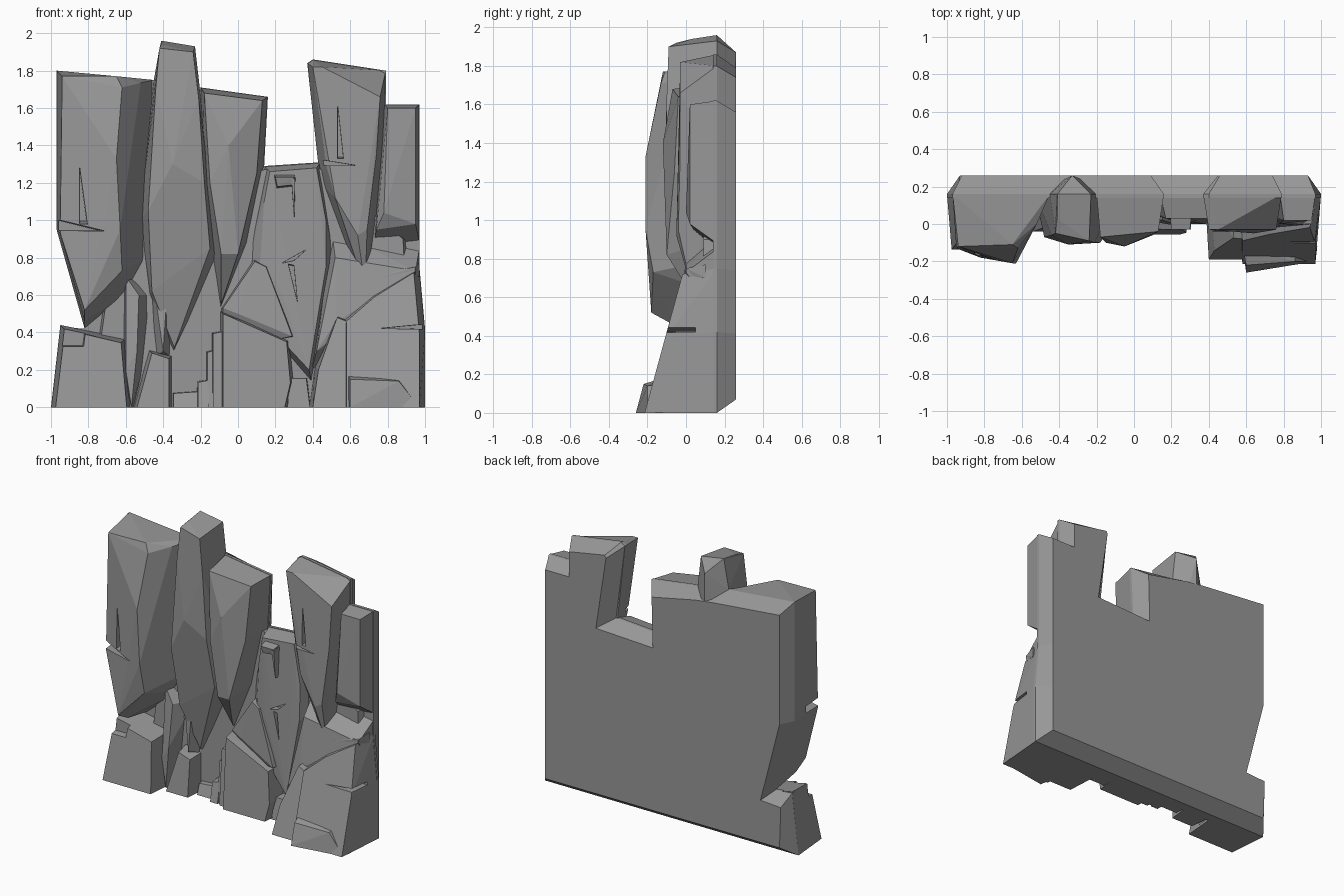
import bpy, bmesh
from math import radians

stone = bpy.data.materials.new("stone")
stone.diffuse_color = (.31, .31, .31, 1)


def finish(name, bm):
    bmesh.ops.recalc_face_normals(bm, faces=bm.faces)
    me = bpy.data.meshes.new(name)
    bm.to_mesh(me)
    bm.free()
    me.materials.append(stone)
    ob = bpy.data.objects.new(name, me)
    bpy.context.collection.objects.link(ob)
    return ob


def rock(name, front, outline, back=0.16):
    """Faceted stone: hull of front corners (x, y, z) and a wall outline (x, z)."""
    bm = bmesh.new()
    for p in list(front) + [(x, back, z) for x, z in outline]:
        bm.verts.new(p)
    r = bmesh.ops.convex_hull(bm, input=bm.verts[:])
    junk = {g for g in r["geom_interior"] + r["geom_unused"] if isinstance(g, bmesh.types.BMVert)}
    bmesh.ops.delete(bm, geom=list(junk), context='VERTS')
    bmesh.ops.dissolve_limit(bm, angle_limit=radians(3), verts=bm.verts[:], edges=bm.edges[:])
    return finish(name, bm)


def block(name, outline, y_low, y_high, inset=0.02, back=0.14):
    """Base stone: leaning front face with chamfered rim."""
    cx = sum(p[0] for p in outline) / len(outline)
    top = max(p[1] for p in outline)
    front = []
    for x, z in outline:
        fx = x + (inset if x < cx else -inset)
        fz = max(0, z - inset)
        front.append((fx, y_low + (y_high - y_low) * fz / top, fz))
    return rock(name, front, outline, back)


def crack(target, name, pts, depth=(-0.3, 0.0)):
    """Wedge-shaped cut through the front of a stone."""
    cx = sum(p[0] for p in pts) / len(pts)
    cz = sum(p[1] for p in pts) / len(pts)
    front = [(x, depth[0], z) for x, z in pts]
    tail = [(cx + (x - cx) * .7, cz + (z - cz) * .7) for x, z in pts]
    cutter = rock(name, front, tail, depth[1])
    cutter.hide_render = True
    cutter.display_type = 'WIRE'
    m = target.modifiers.new(name, 'BOOLEAN')
    m.operation = 'DIFFERENCE'
    m.solver = 'EXACT'
    m.object = cutter


# Backing wall: silhouette (x, z) with its inset rear rim (x, z)
RIM = [(-1, 0, -.92, .07), (-.95, .43, -.93, .36), (-.82, .42, -.77, .37), (-.97, .95, -.92, .95),
       (-.97, 1.8, -.92, 1.73), (-.45, 1.75, -.40, 1.68),
       (-.20, 1.71, -.25, 1.66), (.16, 1.66, .09, 1.59), (.14, 1.29, .08, 1.23), (.44, 1.31, .53, 1.25),
       (.37, 1.84, .45, 1.77), (.40, 1.86, .46, 1.79), (.79, 1.8, .74, 1.74), (.79, 1.62, .74, 1.56),
       (.97, 1.62, .93, 1.56), (.97, .75, .93, .74), (1, .42, .93, .41), (1, 0, .93, .07)]
bm = bmesh.new()
rings = [[bm.verts.new((a, y, b)) for a, b, c, d in RIM] for y in (.14, .16)]
rings.append([bm.verts.new((c, .26, d)) for a, b, c, d in RIM])
bm.faces.new(rings[0])
bm.faces.new(rings[2])
for lo, hi in zip(rings, rings[1:]):
    for i in range(len(RIM)):
        j = (i + 1) % len(RIM)
        bm.faces.new((lo[i], lo[j], hi[j], hi[i]))
finish("backing_wall", bm)

# Recessed rock face filling the gaps between stones
FILL = [(-.80, 0), (-.70, .7), (-.5, 1.2), (.14, 1.27), (.44, 1.28), (.90, .9), (.95, 0)]
rock("recess_face", [(x * .98, .09, z) for x, z in FILL], FILL)

# Tall columns
left = rock("left_column",
            [(-.94, -.12, 1.77), (-.65, -.11, 1.77), (-.52, -.0, 1.735), (-.62, -.13, 1.71), (-.65, -.21, 1.33),
             (-.63, -.21, .95), (-.62, -.17, .73), (-.95, -.13, 1.0), (-.95, -.13, .93),
             (-.82, -.18, .52), (-.82, -.07, .46)],
            [(-.97, 1.8), (-.45, 1.75), (-.48, .8), (-.58, .62), (-.82, .42), (-.97, .95)])
crack(left, "left_ledge_cutter", [(-1.05, 1.03), (-1.05, .94), (-.69, .94)], (-.3, .02))
crack(left, "left_crack_cutter", [(-.85, 1.33), (-.85, .96), (-.80, .96)], (-.3, -.05))

rock("tall_column",
     [(-.41, .03, 1.94), (-.42, -.05, 1.92), (-.24, -.09, 1.90), (-.44, -.06, 1.7), (-.21, -.10, 1.65),
      (-.35, -.11, 1.3), (-.48, -.07, 1.05), (-.18, -.10, 1.2), (-.46, .0, .62),
      (-.15, -.05, .85), (-.34, .06, .32), (-.33, .26, 1.87), (-.33, .26, 1.6)],
     [(-.41, 1.96), (-.23, 1.93), (-.45, 1.75), (-.2, 1.7), (-.53, 1.0), (-.48, .6), (-.1, .8), (-.35, .27)], .16)

rock("middle_column",
     [(-.18, -.07, 1.68), (.13, -.04, 1.64), (-.05, -.12, 1.4), (.1, -.06, 1.25),
      (-.15, -.10, 1.2), (-.09, -.10, .82), (.0, -.10, .82), (-.09, .07, .55)],
     [(-.2, 1.71), (.16, 1.66), (.14, 1.29), (.06, .9), (-.1, .5), (-.2, 1.1)])

right = rock("right_column",
             [(.40, -.03, 1.82), (.45, -.03, 1.82), (.76, -.03, 1.66), (.47, -.02, 1.3), (.74, -.03, 1.35),
              (.52, -.04, 1.12), (.64, -.05, .92), (.69, -.04, .95), (.68, .03, .64)],
             [(.37, 1.84), (.40, 1.86), (.79, 1.8), (.78, 1.3), (.44, 1.2), (.68, .58)])
crack(right, "right_crack_cutter", [(.53, 1.67), (.53, 1.3), (.57, 1.3)], (-.3, .03))
crack(right, "right_ledge_cutter", [(.42, 1.33), (.44, 1.29), (.67, 1.29)], (-.3, .03))

rock("outer_column", [(.80, .02, 1.60), (.95, .02, 1.60), (.78, .0, 1.04), (.95, .02, .98),
                      (.74, .04, .95)],
     [(.78, 1.62), (.97, 1.62), (.97, .88), (.72, .85)])

# Recessed centre stones
centre = rock("centre_slab", [(.17, .03, 1.26), (.42, .03, 1.28), (.14, .04, 1.1), (.47, .03, 1.0),
                              (.2, .02, .7), (.47, .02, .75), (.38, .0, .2), (.1, .05, .5)],
              [(.14, 1.29), (.44, 1.31), (.52, .8), (.4, .1), (.0, .6)])
crack(centre, "centre_ledge_cutter", [(.21, .76), (.39, .86), (.30, .78)], (-.2, .06))
crack(centre, "centre_crack_cutter", [(.26, .79), (.30, .78), (.325, .52)], (-.2, .06))
rock("centre_chip", [(.20, -.03, 1.23), (.30, -.03, 1.23), (.30, -.02, 1.19), (.21, -.02, 1.18)],
     [(.18, 1.27), (.31, 1.27), (.31, 1.17), (.2, 1.15)])
rock("centre_fin", [(.285, -.03, 1.22), (.305, -.03, 1.22), (.30, -.01, 1.02)],
     [(.28, 1.25), (.31, 1.25), (.305, 1.0)])
rock("centre_wedge", [(.09, .03, .78), (.15, .02, .75), (-.08, .05, .53), (.29, -.02, .38), (.0, .03, .5)],
     [(-.1, .53), (.08, .80), (.17, .76), (.31, .37), (-.1, .3)])
rock("right_lower_slab", [(.64, .0, .62), (.95, .0, .73), (.52, .0, .8), (.42, -.04, .3), (.52, -.04, .45)],
     [(.5, .95), (.38, .15), (.68, .75), (.97, .85), (.95, .5)])

# Small spires between the columns
rock("left_spire", [(-.60, .04, .70), (-.53, .02, .6), (-.60, .0, .2), (-.54, -.01, .3), (-.57, .0, .0)],
     [(-.61, .74), (-.45, .60), (-.48, .3), (-.55, 0), (-.62, .2)])
rock("centre_spire", [(-.44, .03, .58), (-.38, .02, .6), (-.40, .01, .3)],
     [(-.48, .61), (-.36, .62), (-.34, .25), (-.46, .25)])

# Base blocks along the foot
base = block("left_base", [(-1, 0), (-.95, .44), (-.60, .37), (-.57, 0)], -.135, -.07, .025, .16)
crack(base, "left_base_notch_cutter", [(-1.02, .30), (-.80, .30), (-.77, .5), (-1.02, .5)], (-.3, -.04))
block("spire_base", [(-.56, 0), (-.48, .31), (-.35, .28), (-.35, 0)], -.04, -.01)
block("middle_base", [(-.10, 0), (-.10, .52), (.28, .37), (.30, .15), (.27, 0)], -.055, -.02)
block("gap_base", [(.26, 0), (.27, .16), (.37, .16), (.39, 0)], .0, .02, .005)
block("lean_base", [(.38, 0), (.41, .22), (.55, .50), (.60, .48), (.60, 0)], -.19, -.07)
low = block("right_base", [(.55, 0), (.55, .49), (.70, .62), (.97, .75), (1, .42), (1, 0)], -.215, -.01, .03, .16)
crack(low, "right_base_crack_cutter", [(.72, .42), (1.03, .45), (1.03, .415)], (-.3, .05))
rock("right_foot", [(.60, -.26, 0), (.60, -.22, .15), (.86, -.20, .14), (.97, -.20, .0)],
     [(.58, .0), (.58, .18), (.86, .15), (.98, .0)], -.12)
rock("right_cap", [(.70, -.01, .68), (.94, -.0, .71), (.95, .0, .75), (.78, .0, .72)],
     [(.68, .66), (.97, .70), (.97, .77), (.78, .73)], .1)

# Stepped rubble
for i, (x0, x1, h, y) in enumerate([(-.35, -.2, .08, .03), (-.22, -.15, .14, -.01),
                                    (-.17, -.12, .30, .0), (-.14, -.08, .40, -.02)]):
    block(f"rubble_step_{i + 1}", [(x0, 0), (x0, h), (x1, h + .01), (x1, 0)], y, y + .03, .006)
